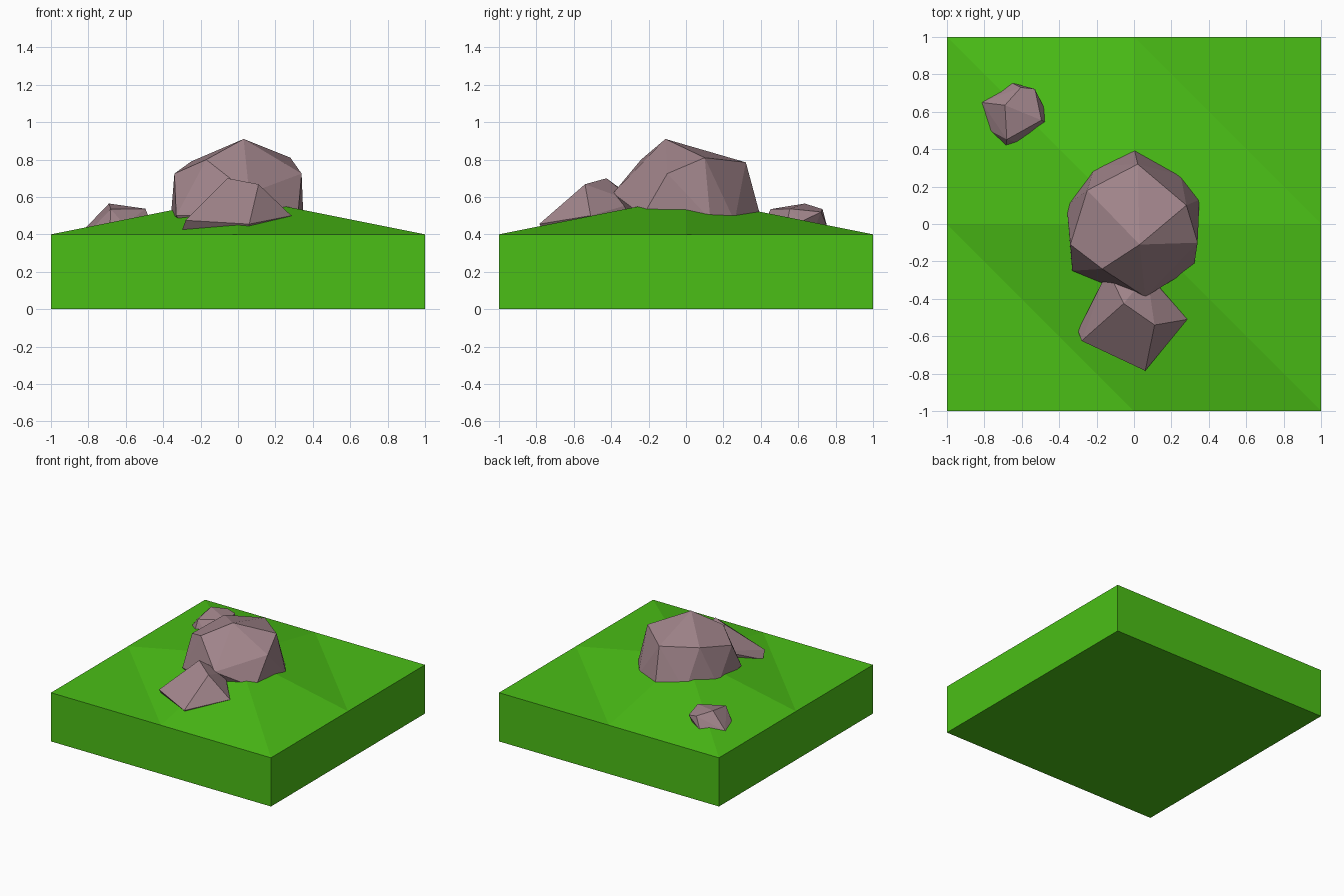
import bpy, bmesh


def material(name, rgb):
    m = bpy.data.materials.new(name)
    m.diffuse_color = (*rgb, 1)
    return m


GREEN = material("grass", (0.07, 0.52, 0.008))
STONE = material("stone", (0.36, 0.235, 0.26))


def add_object(name, bm, mat):
    bmesh.ops.recalc_face_normals(bm, faces=bm.faces[:])
    me = bpy.data.meshes.new(name)
    bm.to_mesh(me)
    bm.free()
    me.materials.append(mat)
    ob = bpy.data.objects.new(name, me)
    bpy.context.collection.objects.link(ob)
    return ob


def rock(name, points):
    # Faceted boulder: convex hull around its corner points
    bm = bmesh.new()
    for p in points:
        bm.verts.new(p)
    bmesh.ops.convex_hull(bm, input=bm.verts[:])
    loose = [v for v in bm.verts if not v.link_faces]
    bmesh.ops.delete(bm, geom=loose, context='VERTS')
    bmesh.ops.dissolve_limit(bm, angle_limit=0.05, verts=bm.verts[:], edges=bm.edges[:])
    return add_object(name, bm, STONE)


# Ground tile: 2x2 grid on top with a raised middle, all diagonals parallel
bm = bmesh.new()
top = {(x, y): bm.verts.new((x, y, 0.4 if x or y else 0.6))
       for x in (-1, 0, 1) for y in (-1, 0, 1)}
for x in (-1, 0):
    for y in (-1, 0):
        a, b = top[x, y + 1], top[x + 1, y]
        bm.faces.new((top[x, y], b, a))
        bm.faces.new((b, top[x + 1, y + 1], a))
ring = [(-1, -1), (0, -1), (1, -1), (1, 0), (1, 1), (0, 1), (-1, 1), (-1, 0)]
base = [bm.verts.new((x, y, 0)) for x, y in ring]
for i in range(8):
    j = (i + 1) % 8
    bm.faces.new((base[i], base[j], top[ring[j]], top[ring[i]]))
bm.faces.new(base[::-1])
add_object("ground_tile", bm, GREEN)

# Large boulder in the middle
rock("large_rock", [
    (0.03, -0.11, 0.91), (-0.17, -0.24, 0.80), (0.02, 0.32, 0.785),
    (-0.25, 0.18, 0.79), (0.28, 0.10, 0.81), (-0.34, -0.11, 0.725),
    (0.34, -0.10, 0.725), (0.06, -0.39, 0.62),
    (0.35, 0.13, 0.48), (0.25, 0.26, 0.47), (0.0, 0.405, 0.47),
    (-0.21, 0.31, 0.47), (-0.36, 0.10, 0.48), (-0.33, -0.25, 0.50),
    (-0.16, -0.32, 0.50), (0.32, -0.23, 0.50),
    (0.17, -0.17, 0.28), (-0.17, -0.17, 0.28), (0, 0.2, 0.26)])

# Medium rock in front
rock("medium_rock", [
    (-0.055, -0.425, 0.70), (0.11, -0.54, 0.668), (0.06, -0.785, 0.455),
    (0.285, -0.51, 0.50), (-0.28, -0.625, 0.475), (-0.30, -0.57, 0.42),
    (-0.14, -0.25, 0.57), (0.07, -0.27, 0.57), (0.12, -0.29, 0.45),
    (0.04, -0.68, 0.34), (-0.22, -0.48, 0.33), (0.18, -0.45, 0.34),
    (-0.02, -0.48, 0.27)])

# Small rock at the back left
rock("small_rock", [
    (-0.69, 0.635, 0.565), (-0.495, 0.555, 0.537), (-0.68, 0.452, 0.535),
    (-0.605, 0.73, 0.535), (-0.53, 0.722, 0.52), (-0.815, 0.65, 0.435),
    (-0.655, 0.755, 0.44), (-0.48, 0.62, 0.47), (-0.465, 0.54, 0.46),
    (-0.605, 0.435, 0.45), (-0.685, 0.412, 0.44), (-0.78, 0.505, 0.43),
    (-0.72, 0.6, 0.33), (-0.57, 0.65, 0.34), (-0.6, 0.5, 0.34)])
